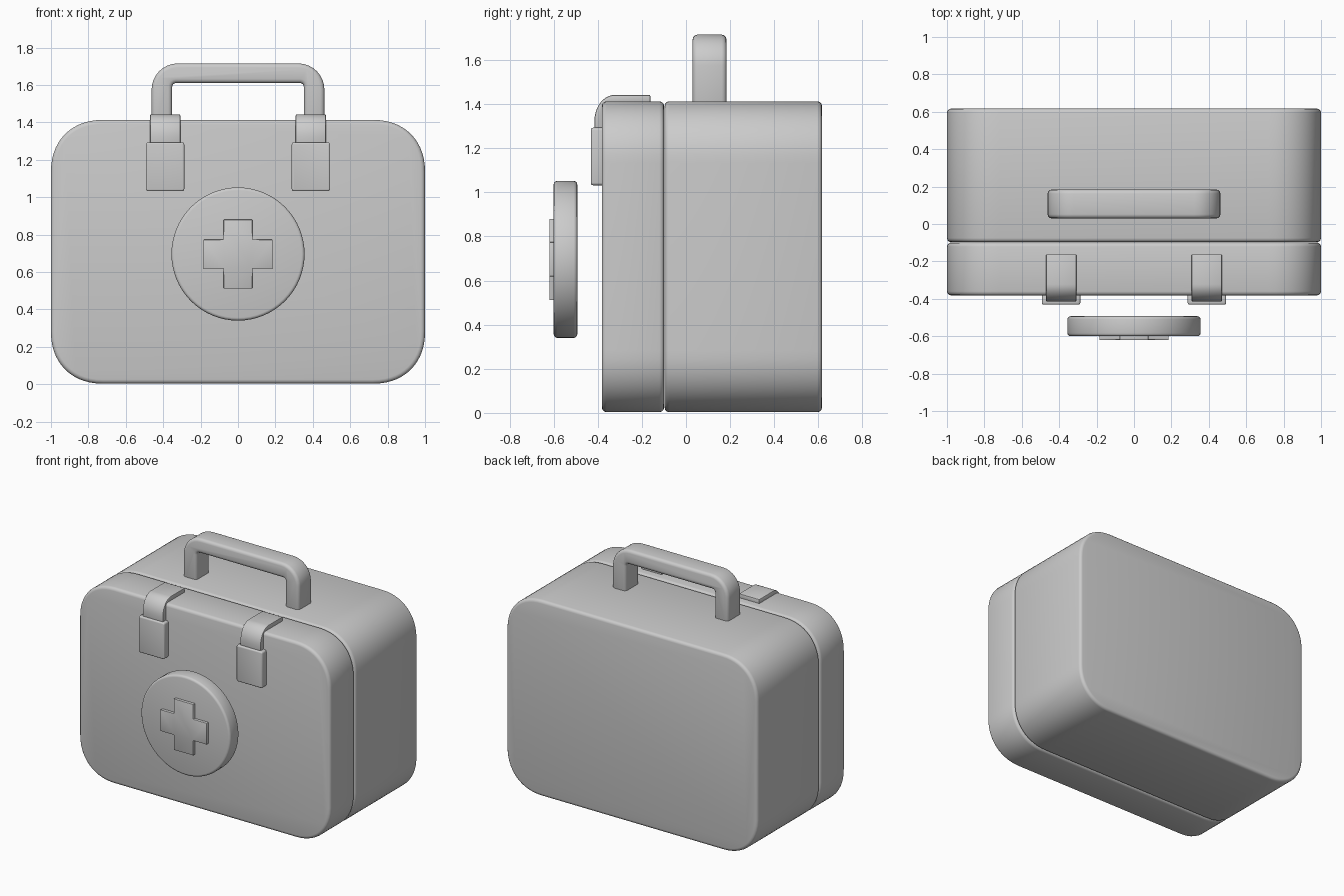
import bpy, bmesh
from math import sin, cos, pi, radians

if "Cube" in bpy.data.objects:
    bpy.data.objects.remove(bpy.data.objects["Cube"])


def arc(cx, cz, rx, rz, a0, a1, n=8, p=2.0):
    """Elliptical (or superelliptical) arc, angles in degrees."""
    pts = []
    for i in range(n + 1):
        a = radians(a0 + (a1 - a0) * i / n)
        c, s = cos(a), sin(a)
        pts.append((cx + rx * abs(c) ** (2 / p) * (1 if c >= 0 else -1),
                    cz + rz * abs(s) ** (2 / p) * (1 if s >= 0 else -1)))
    return pts


def round_rect(x0, x1, z0, z1, r, n=8, p=2.0):
    return (arc(x1 - r, z1 - r, r, r, 0, 90, n, p) + arc(x0 + r, z1 - r, r, r, 90, 180, n, p)
            + arc(x0 + r, z0 + r, r, r, 180, 270, n, p) + arc(x1 - r, z0 + r, r, r, 270, 360, n, p))


def prism(name, pts, d0, d1, bevel, axis='Y', segments=3, mirror=False):
    """Extrude a profile (xz along Y, or yz along X) and round its rims."""
    bm = bmesh.new()
    place = (lambda p, d: (p[0], d, p[1])) if axis == 'Y' else (lambda p, d: (d, p[0], p[1]))
    a = [bm.verts.new(place(p, d0)) for p in pts]
    b = [bm.verts.new(place(p, d1)) for p in pts]
    bm.faces.new(a)
    bm.faces.new(b)
    for i in range(len(pts)):
        j = (i + 1) % len(pts)
        bm.faces.new((a[i], a[j], b[j], b[i]))
    bmesh.ops.recalc_face_normals(bm, faces=bm.faces)
    bm.normal_update()
    sharp = [e for e in bm.edges if e.calc_face_angle(0) > radians(50)]
    bmesh.ops.bevel(bm, geom=sharp, offset=bevel, offset_type='OFFSET', segments=segments,
                    profile=0.5, affect='EDGES', clamp_overlap=False)
    bmesh.ops.recalc_face_normals(bm, faces=bm.faces)
    me = bpy.data.meshes.new(name)
    bm.to_mesh(me)
    bm.free()
    ob = bpy.data.objects.new(name, me)
    bpy.context.collection.objects.link(ob)
    bpy.ops.object.select_all(action='DESELECT')
    ob.select_set(True)
    bpy.context.view_layer.objects.active = ob
    bpy.ops.object.shade_smooth_by_angle(angle=radians(35))
    if mirror:
        ob.modifiers.new("Mirror", 'MIRROR').use_axis = (True, False, False)
    return ob


# Case halves
outline = round_rect(-1, 1, 0.003, 1.413, 0.28, 14, 2.2)
prism("case_body", outline, -0.097, 0.617, 0.022)
prism("case_lid", outline, -0.382, -0.099, 0.022)

# Round emblem plate standing off the front, with raised cross
disc = [(0.356 * cos(2 * pi * i / 64), 0.696 + 0.356 * sin(2 * pi * i / 64)) for i in range(64)]
prism("emblem_disc", disc, -0.60, -0.493, 0.016)
w, l, cz = 0.077, 0.184, 0.696
quarter = [(l, -w), (l, w), (w, w)]
cross = []
for k in range(4):
    for x, z in quarter:
        for _ in range(k):
            x, z = -z, x
        cross.append((x, cz + z))
prism("emblem_cross", cross, -0.62, -0.585, 0.003, segments=2)

# Carry handle: outer arch then inner arch
handle = ([(0.462, 1.37)] + arc(0.322, 1.575, 0.14, 0.14, 0, 90)
          + arc(-0.322, 1.575, 0.14, 0.14, 90, 180) + [(-0.462, 1.37), (-0.352, 1.37)]
          + arc(-0.332, 1.59, 0.02, 0.02, 180, 90, 4)
          + arc(0.332, 1.59, 0.02, 0.02, 90, 0, 4) + [(0.352, 1.37)])
prism("handle", handle, 0.03, 0.184, 0.022)

# Latch straps wrapping over the top front edge, with buckles below
strap = ([(-0.162, 1.40), (-0.162, 1.442)] + arc(-0.322, 1.325, 0.093, 0.117, 90, 180, 10)
         + [(-0.415, 1.26), (-0.37, 1.26), (-0.37, 1.40)])
prism("latch_strap", strap, 0.308, 0.47, 0.006, axis='X', segments=2, mirror=True)
prism("latch_buckle", round_rect(0.287, 0.493, 1.032, 1.293, 0.012, 3),
      -0.431, -0.37, 0.009, mirror=True)
